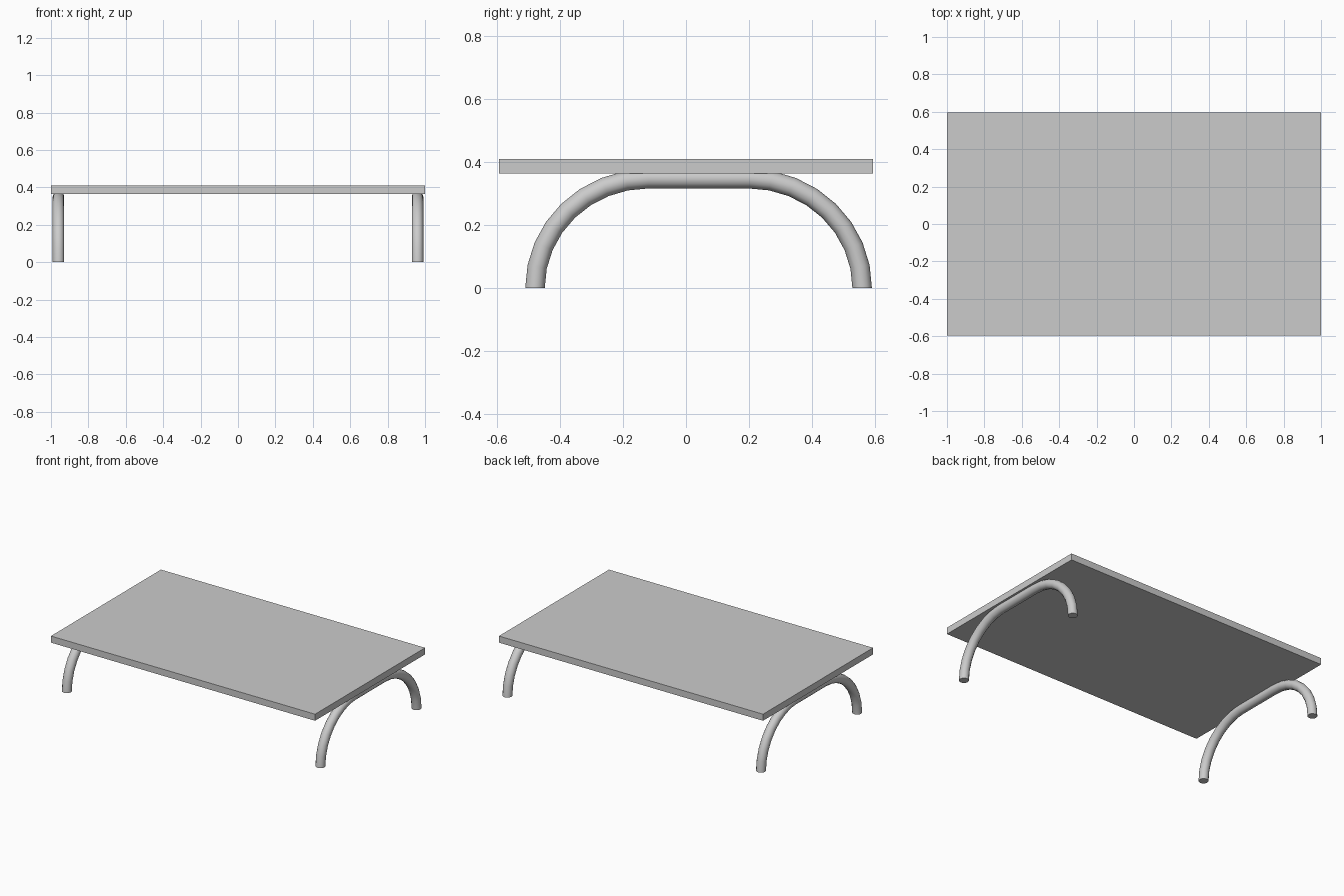
import bpy, bmesh
from math import sin, cos, pi, radians

if "Cube" in bpy.data.objects:
    bpy.data.objects.remove(bpy.data.objects["Cube"])

TUBE_R, SIDES, ARC = 0.031, 12, 8


def finish(name, bm):
    bmesh.ops.recalc_face_normals(bm, faces=bm.faces)
    mesh = bpy.data.meshes.new(name)
    bm.to_mesh(mesh)
    bm.free()
    obj = bpy.data.objects.new(name, mesh)
    bpy.context.collection.objects.link(obj)
    return obj


def leg_path():
    """Two quarter arcs joined by a straight run: (y, z, angle)."""
    mid, half_flat, ry, rz = 0.04, 0.16, 0.36, 0.348
    path = []
    for side in (1, -1):
        for i in range(ARC + 1):
            a = pi / 2 * i / ARC
            if side == -1:
                a = pi / 2 + a
            path.append((mid + side * half_flat + ry * cos(a), rz * sin(a), a))
    return path


def arched_leg(name, x):
    bm = bmesh.new()
    rings = []
    for y, z, a in leg_path():
        ring = []
        for k in range(SIDES):
            t = 2 * pi * k / SIDES
            r = TUBE_R * cos(t)
            ring.append(bm.verts.new((x + TUBE_R * sin(t), y + r * cos(a), z + r * sin(a))))
        rings.append(ring)
    for r0, r1 in zip(rings, rings[1:]):
        for k in range(SIDES):
            n = (k + 1) % SIDES
            bm.faces.new((r0[k], r0[n], r1[n], r1[k]))
    # flat feet
    bm.faces.new(rings[0])
    bm.faces.new(rings[-1])
    obj = finish(name, bm)
    bpy.ops.object.select_all(action='DESELECT')
    obj.select_set(True)
    bpy.context.view_layer.objects.active = obj
    bpy.ops.object.shade_smooth_by_angle(angle=radians(40))


# Table top slab
bm = bmesh.new()
bmesh.ops.create_cube(bm, size=1)
bmesh.ops.scale(bm, vec=(2.0, 1.19, 0.045), verts=bm.verts)
bmesh.ops.translate(bm, vec=(0, 0, 0.3875), verts=bm.verts)
finish("table_top", bm)

# Arched tube legs at both ends
arched_leg("left_leg", -0.96)
arched_leg("right_leg", 0.96)
